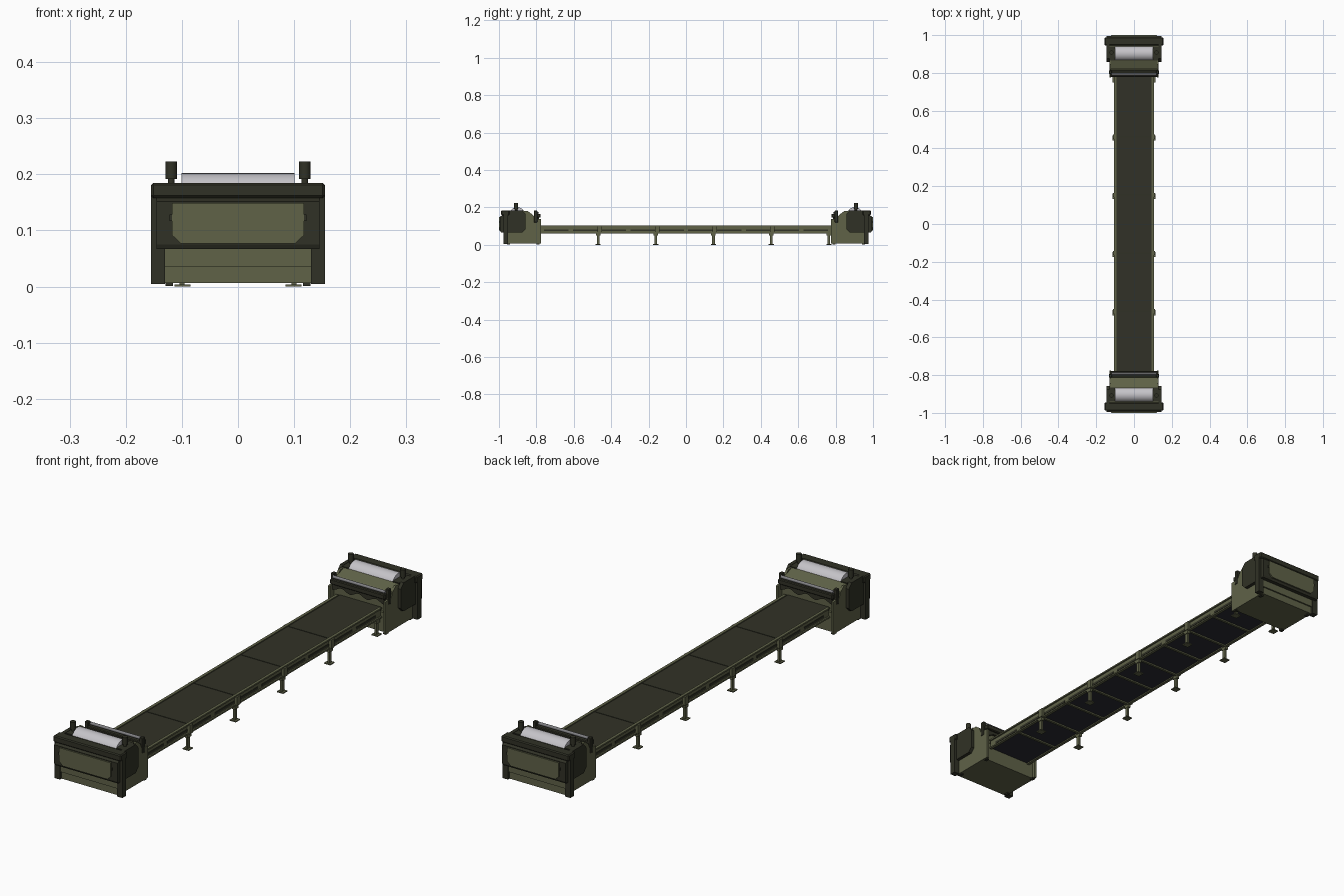
import bpy, bmesh, math
from mathutils import Matrix


def mat(name, c):
    m = bpy.data.materials.new(name)
    m.diffuse_color = (*c, 1)
    return m


OLIVE = mat("olive_paint", (0.115, 0.122, 0.064))
DARK = mat("dark_green_paint", (0.030, 0.031, 0.019))
BELT = mat("belt_rubber", (0.031, 0.031, 0.020))
SLATE = mat("slate_underside", (0.024, 0.024, 0.033))
WHITE = mat("pale_roller", (0.56, 0.55, 0.58))
STEEL = mat("grey_steel", (0.22, 0.22, 0.23))


def finish(name, bm, m):
    bmesh.ops.recalc_face_normals(bm, faces=bm.faces[:])
    me = bpy.data.meshes.new(name)
    bm.to_mesh(me)
    bm.free()
    me.materials.append(m)
    ob = bpy.data.objects.new(name, me)
    bpy.context.collection.objects.link(ob)
    return ob


def prism(name, pts, a, b, axis, m, s=1):
    """Extrude a (y,z) profile along x, or an (x,z) profile along y; s=-1 mirrors in y."""
    bm = bmesh.new()
    rings = []
    for t in (a, b):
        rings.append([bm.verts.new((t, s * p, z) if axis == "x" else (p, s * t, z))
                      for p, z in pts])
    n = len(pts)
    for i in range(n):
        j = (i + 1) % n
        bm.faces.new((rings[0][i], rings[0][j], rings[1][j], rings[1][i]))
    bm.faces.new(rings[0])
    bm.faces.new(rings[1])
    return finish(name, bm, m)


def box(name, x0, x1, y0, y1, z0, z1, m, s=1, bevel=0):
    ob = prism(name, [(y0, z0), (y1, z0), (y1, z1), (y0, z1)], x0, x1, "x", m, s)
    if bevel:
        mod = ob.modifiers.new("bevel", "BEVEL")
        mod.width = bevel
        mod.segments = 1
    return ob


def cyl(name, c, r, length, axis, m, n=32):
    bm = bmesh.new()
    bmesh.ops.create_cone(bm, cap_ends=True, segments=n, radius1=r, radius2=r, depth=length)
    if axis == "x":
        bmesh.ops.rotate(bm, verts=bm.verts, matrix=Matrix.Rotation(math.pi / 2, 3, "Y"))
    bmesh.ops.translate(bm, verts=bm.verts, vec=c)
    for f in bm.faces:
        f.smooth = len(f.verts) == 4
    ob = finish(name, bm, m)
    for e in ob.data.edges:
        a, b = (ob.data.vertices[i].co for i in e.vertices)
        d = abs((a - b).x if axis == "x" else (a - b).z)
        e.use_edge_sharp = d < length * 0.5
    return ob


# ---- conveyor bed ----
box("belt", -0.094, 0.094, -0.80, 0.80, 0.072, 0.1, BELT)
box("underside_panel", -0.094, 0.094, -0.79, 0.79, 0.067, 0.072, SLATE)
for k in (-1, 1):
    # C-shaped side rail
    prism("side_rail", [(k * 0.093, 0.062), (k * 0.105, 0.062), (k * 0.105, 0.068),
                        (k * 0.099, 0.068), (k * 0.099, 0.098), (k * 0.105, 0.098),
                        (k * 0.105, 0.104), (k * 0.093, 0.104)], -0.79, 0.79, "y", OLIVE)
    for i in range(10):
        y = -0.77 + 0.154 * i
        box("rail_slot", k * 0.099, k * 0.1005, y + 0.012, y + 0.142, 0.073, 0.083, DARK)
for i in range(1, 10):
    y = -0.77 + 0.154 * i
    box("under_rib", -0.094, 0.094, y - 0.005, y + 0.005, 0.061, 0.068, OLIVE)
for y in (-0.462, -0.154, 0.154, 0.462):
    box("belt_seam", -0.094, 0.094, y - 0.004, y + 0.004, 0.099, 0.1015, DARK)
    for k in (-1, 1):
        box("seam_bracket", k * 0.098, k * 0.111, y - 0.011, y + 0.011, 0.064, 0.1, OLIVE)
# legs with foot plates
for i in range(5):
    y = -0.47 + 0.3085 * i
    for k in (-1, 1):
        box("leg", k * 0.095, k * 0.104, y - 0.007, y + 0.007, 0.003, 0.066, OLIVE)
        box("leg_bracket", k * 0.094, k * 0.107, y - 0.012, y + 0.012, 0.05, 0.066, OLIVE)
        box("foot_plate", k * 0.085, k * 0.113, y - 0.014, y + 0.014, 0, 0.004, OLIVE)

# ---- end stations: modelled at -y, mirrored to +y ----
for s in (1, -1):
    # main body
    box("station_base", -0.126, 0.126, -0.968, -0.79, 0.006, 0.085, OLIVE, s)
    box("lower_front_panel", -0.13, 0.13, -0.974, -0.96, 0.036, 0.07, OLIVE, s)
    box("inner_wall", -0.126, 0.126, -0.95, -0.80, 0.08, 0.145, OLIVE, s)
    prism("hood", [(-0.96, 0.13), (-0.81, 0.13), (-0.81, 0.152), (-0.825, 0.165),
                   (-0.865, 0.18), (-0.96, 0.18)], -0.127, 0.127, "x", OLIVE, s)
    # curtain with a wavy lower edge
    n = 36
    wave = []
    for i in range(n + 1):
        x = -0.118 + 0.236 * i / n
        wave.append((x, 0.127 + 0.007 * math.cos(x / 0.118 * math.pi * 3)))
    prism("wavy_curtain", wave + [(0.118, 0.152), (-0.118, 0.152)], -0.797, -0.787, "y", DARK, s)
    box("header_bar", -0.125, 0.125, -0.812, -0.778, 0.145, 0.166, DARK, s, 0.003)
    cyl("guide_bar", (0, s * -0.793, 0.171), 0.006, 0.24, "x", STEEL, 16)
    # pale roller in the hood
    cyl("pale_roller", (0, s * -0.903, 0.162), 0.04, 0.202, "x", WHITE, 48)
    # front frame
    box("front_top_bar", -0.155, 0.155, -0.988, -0.945, 0.158, 0.185, DARK, s, 0.004)
    prism("front_housing", [(-0.965, 0.067), (-0.99, 0.067), (-0.994, 0.075),
                            (-0.994, 0.152), (-0.98, 0.16), (-0.965, 0.16)],
          -0.145, 0.145, "x", DARK, s)
    prism("front_panel", [(-0.118, 0.149), (0.118, 0.149), (0.118, 0.092), (0.102, 0.077),
                          (-0.102, 0.077), (-0.118, 0.092)], -1.0, -0.992, "y", OLIVE, s)
    for k in (-1, 1):
        prism("side_plate", [(-0.968, 0.006), (-0.775, 0.006), (-0.775, 0.138),
                             (-0.815, 0.142), (-0.825, 0.165), (-0.845, 0.18), (-0.96, 0.18),
                             (-0.968, 0.17)], k * 0.122, k * 0.131, "x", OLIVE, s)
        # octagonal drum cover
        prism("drum_cover", [(-0.975, 0.085), (-0.96, 0.067), (-0.875, 0.067),
                             (-0.857, 0.085), (-0.857, 0.165), (-0.875, 0.185),
                             (-0.96, 0.185), (-0.975, 0.17)],
              k * 0.13, k * 0.145, "x", DARK, s)
        box("roller_end_block", k * 0.101, k * 0.131, -0.94, -0.865, 0.16, 0.184, DARK, s)
        box("frame_column", k * 0.13, k * 0.155, -0.977, -0.952, 0.005, 0.165, DARK, s)
        box("panel_clip", k * 0.116, k * 0.122, -0.9985, -0.99, 0.117, 0.128, DARK, s)
        # cap posts on the hood and small posts by the opening
        cyl("cap_neck", (k * 0.119, s * -0.908, 0.184), 0.006, 0.02, "z", DARK, 16)
        cyl("cap", (k * 0.119, s * -0.908, 0.2075), 0.0105, 0.031, "z", DARK, 20)
        box("small_post", k * 0.117, k * 0.133, -0.813, -0.795, 0.12, 0.183, DARK, s, 0.002)
        for y in (-0.95, -0.79):
            box("station_foot", k * 0.116, k * 0.129, y - 0.008, y + 0.008, 0.001, 0.007, DARK, s)
